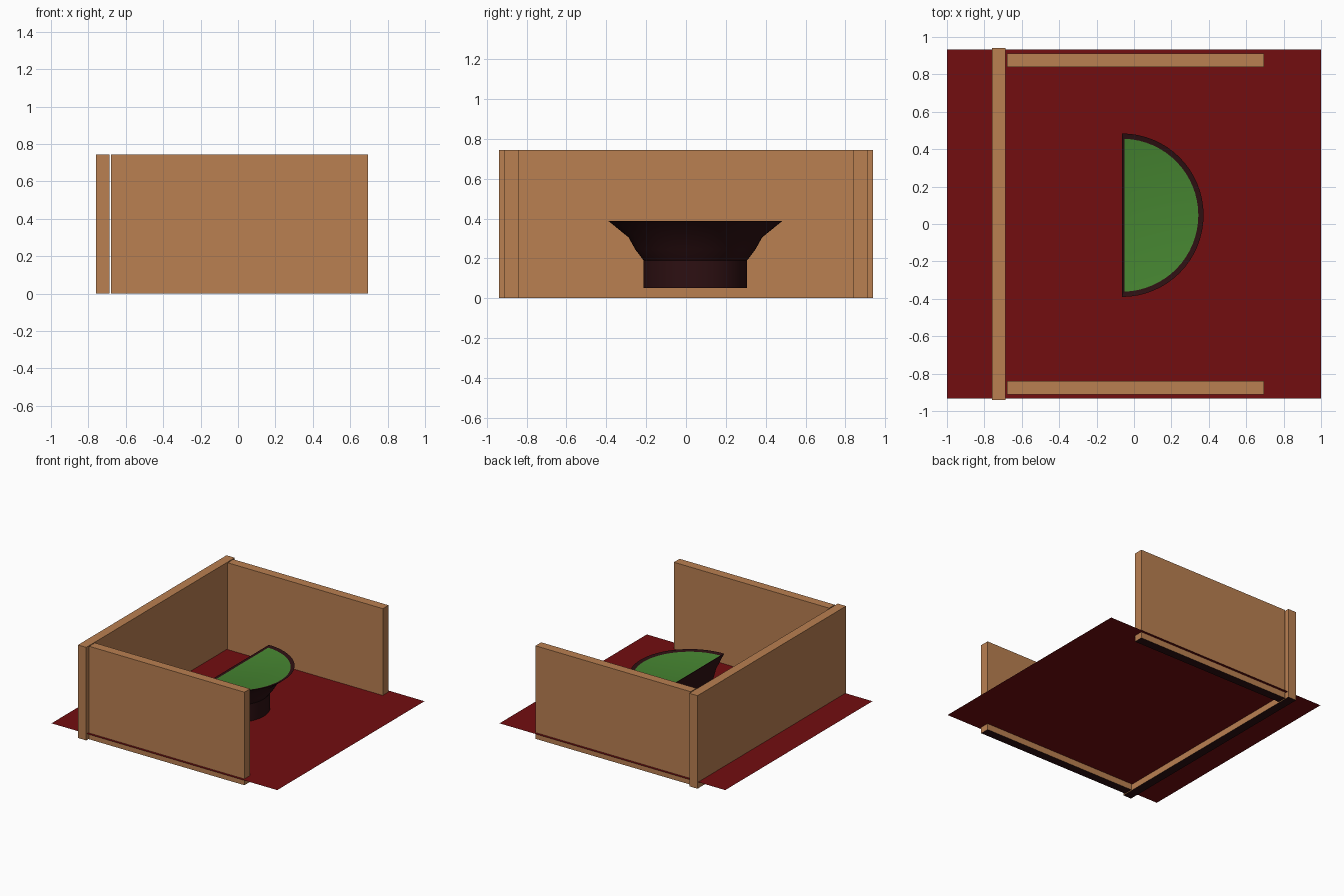
import bpy, bmesh, math

if "Cube" in bpy.data.objects:
    bpy.data.objects.remove(bpy.data.objects["Cube"])


def material(name, rgb):
    m = bpy.data.materials.new(name)
    m.diffuse_color = (*rgb, 1)
    m.use_nodes = True
    m.node_tree.nodes["Principled BSDF"].inputs["Base Color"].default_value = m.diffuse_color
    return m


wood = material("tan_wood", (0.49, 0.215, 0.083))
red = material("dark_red", (0.168, 0.004, 0.005))
dark = material("dark_brown", (0.026, 0.005, 0.006))
green = material("leaf_green", (0.06, 0.23, 0.03))


def finish(name, bm, mats):
    me = bpy.data.meshes.new(name)
    bm.to_mesh(me)
    bm.free()
    for m in mats:
        me.materials.append(m)
    ob = bpy.data.objects.new(name, me)
    bpy.context.collection.objects.link(ob)
    return ob


def wall(name, x0, x1, y0, y1, z0=0.0, z1=0.745):
    bm = bmesh.new()
    bmesh.ops.create_cube(bm, size=1)
    for v in bm.verts:
        v.co = ((x0 + x1) / 2 + v.co.x * (x1 - x0),
                (y0 + y1) / 2 + v.co.y * (y1 - y0),
                (z0 + z1) / 2 + v.co.z * (z1 - z0))
    bm.normal_update()
    for f in bm.faces:              # dark underside
        f.material_index = 1 if f.normal.z < -0.5 else 0
    return finish(name, bm, [wood, dark])


# Walls on three sides
wall("back_wall", -0.76, -0.687, -0.94, 0.94)
wall("left_wall", -0.68, 0.695, 0.84, 0.912)
wall("right_wall", -0.68, 0.695, -0.912, -0.84)

# Thin floor sheet
bm = bmesh.new()
bm.faces.new([bm.verts.new(p) for p in
              ((-1, -0.932, 0.05), (1, -0.932, 0.05), (1, 0.932, 0.05), (-1, 0.932, 0.05))])
finish("floor", bm, [red])

# Half-round flared planter
CX, CY, SEG = -0.065, 0.047, 32
profile = [(0.26, 0.052), (0.26, 0.19), (0.302, 0.245), (0.335, 0.305), (0.437, 0.388)]


def half_ring(bm, r, z, x_off=0.0):
    """Half circle whose flat side faces -x, set in by x_off."""
    a0 = math.acos(x_off / r)
    return [bm.verts.new((CX + r * math.cos(a), CY + r * math.sin(a), z))
            for a in (-a0 + 2 * a0 * i / SEG for i in range(SEG + 1))]


bm = bmesh.new()
rings = [half_ring(bm, r, z) for r, z in profile]
inner = half_ring(bm, 0.409, 0.380, 0.014)
for low, high in zip(rings, rings[1:] + [inner]):
    n = len(low)
    for i in range(n):              # last step closes the flat side
        j = (i + 1) % n
        bm.faces.new((low[i], low[j], high[j], high[i]))
bm.faces.new(rings[0][::-1])
bm.faces.new(inner).material_index = 1      # planted top
planter = finish("planter", bm, [dark, green])
bpy.context.view_layer.objects.active = planter
planter.select_set(True)
bpy.ops.object.shade_smooth_by_angle(angle=math.radians(25))
